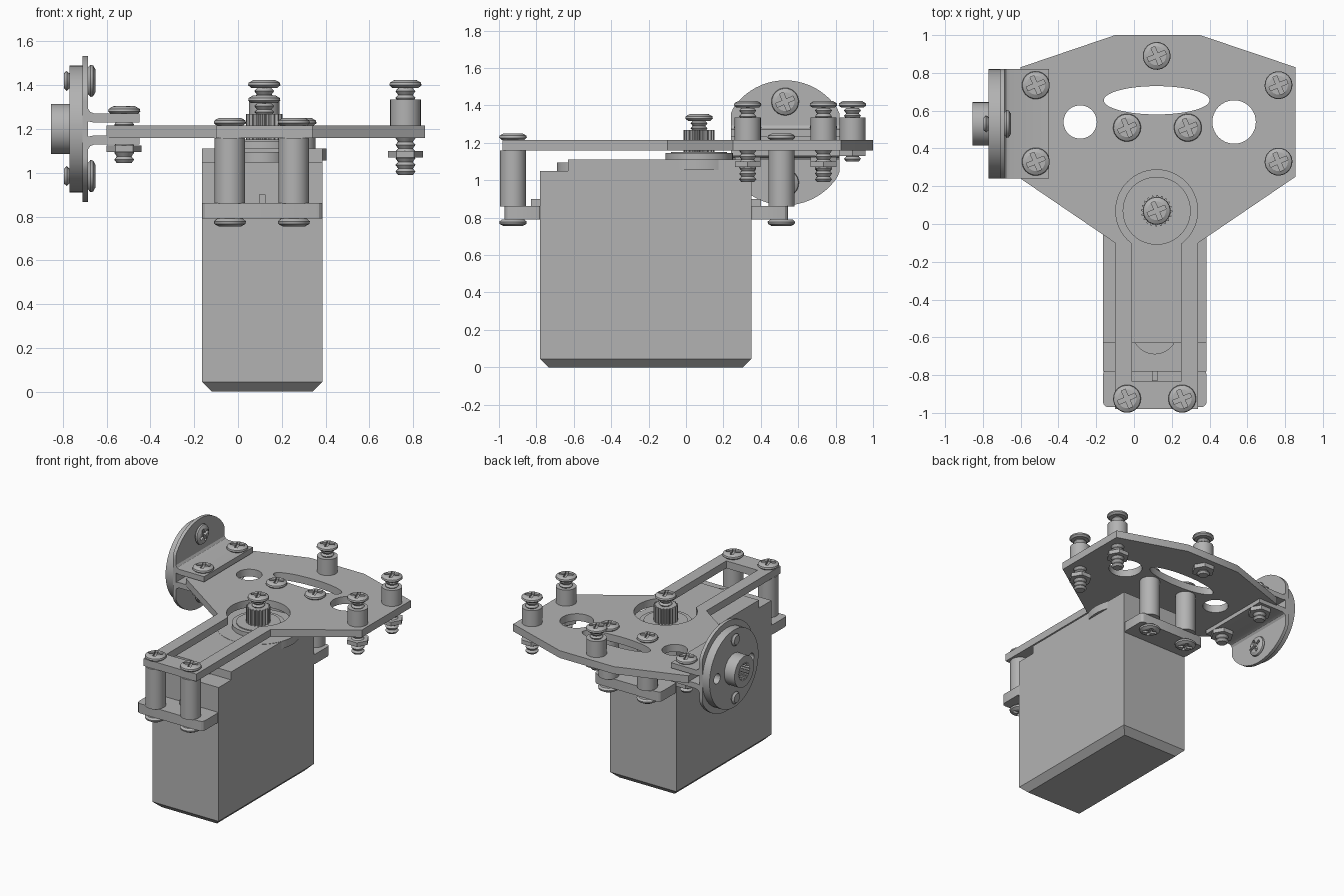
import bpy, bmesh
from math import pi, sin, cos, tau
from mathutils import Matrix

if "Cube" in bpy.data.objects:
    bpy.data.objects.remove(bpy.data.objects["Cube"])

grey = bpy.data.materials.new("plain_grey")
grey.use_nodes = True
grey.diffuse_color = (0.45, 0.45, 0.45, 1)
grey.node_tree.nodes["Principled BSDF"].inputs["Base Color"].default_value = grey.diffuse_color
parts = []


def finish(name, bm):
    bmesh.ops.recalc_face_normals(bm, faces=bm.faces)
    mesh = bpy.data.meshes.new(name)
    bm.to_mesh(mesh)
    bm.free()
    mesh.materials.append(grey)
    return add(name, mesh)


def add(name, mesh):
    ob = bpy.data.objects.new(name, mesh)
    bpy.context.scene.collection.objects.link(ob)
    parts.append(ob)
    return ob


def prism(name, outline, z0, z1):
    bm = bmesh.new()
    base = bm.faces.new([bm.verts.new((x, y, z0)) for x, y in outline])
    top = bmesh.ops.extrude_face_region(bm, geom=[base])["geom"]
    bmesh.ops.translate(bm, vec=(0, 0, z1 - z0),
                        verts=[v for v in top if isinstance(v, bmesh.types.BMVert)])
    return finish(name, bm)


def ring(x, y, rx, ry=None, n=40):
    ry = ry or rx
    return [(x + rx * cos(tau * i / n), y + ry * sin(tau * i / n)) for i in range(n)]


def star(x, y, r0, r1, teeth):
    return [(x + r * cos(tau * (i + s) / teeth), y + r * sin(tau * (i + s) / teeth))
            for i in range(teeth) for s, r in ((0, r0), (0.25, r1), (0.5, r1), (0.75, r0))]


def rect(x0, x1, y0, y1):
    return [(x0, y0), (x1, y0), (x1, y1), (x0, y1)]


def lathe(name, profile, n=20):
    bm = bmesh.new()
    vs = [bm.verts.new((r, 0, z)) for r, z in profile]
    es = [bm.edges.new(p) for p in zip(vs, vs[1:])]
    bmesh.ops.spin(bm, geom=vs + es, axis=(0, 0, 1), cent=(0, 0, 0), angle=tau,
                   steps=n, use_duplicate=False)
    bmesh.ops.remove_doubles(bm, verts=bm.verts, dist=1e-4)
    return finish(name, bm)


def cut(ob, *cutters):
    # Subtract the cutters, bake the result and drop the cutters
    for c in cutters:
        m = ob.modifiers.new("cut", "BOOLEAN")
        m.object, m.solver = c, "EXACT"
    dg = bpy.context.evaluated_depsgraph_get()
    mesh = bpy.data.meshes.new_from_object(ob.evaluated_get(dg))
    ob.modifiers.clear()
    ob.data = mesh
    for c in cutters:
        parts.remove(c)
        bpy.data.objects.remove(c)
    return ob


def bevel_edges(ob, width, pick, segments=1):
    bm = bmesh.new()
    bm.from_mesh(ob.data)
    bmesh.ops.bevel(bm, geom=[e for e in bm.edges if pick(*e.verts)], offset=width,
                    segments=segments, profile=0.5, affect="EDGES")
    bm.to_mesh(ob.data)
    bm.free()
    return ob


def upright(a, b):
    return abs(a.co.z - b.co.z) > 0.02


# Shared pan head with a cross recess
head = cut(lathe("screw_head", [(0, 0), (.06, 0), (.074, .012), (.071, .024), (.05, .036), (0, .036)]),
           prism("slot_a", rect(-.05, .05, -.011, .011), .014, .06),
           prism("slot_b", rect(-.011, .011, -.05, .05), .014, .06))
head_mesh = head.data
parts.remove(head)
bpy.data.objects.remove(head)


def screw(name, place, length, turn=0.4):
    # Head sits on the origin of place, the thread runs down its -z
    place = place @ Matrix.Rotation(turn, 4, "Z")
    add(name + "_head", head_mesh).matrix_world = place
    if length:
        n = max(2, round(length / 0.03))
        step = length / n
        prof = [(0, 0)] + [(r, -step * (i + s)) for i in range(n)
                           for s, r in ((0.05, .034), (0.5, .046))] + [(.034, -length), (0, -length)]
        lathe(name + "_thread", prof, 12).matrix_world = place


def at(x, y, z):
    return Matrix.Translation((x, y, z))


def post(name, x, y, z0, z1):
    prism(name, ring(x, y, .07, n=28), z0, z1)


def nut(name, x, y, z):
    prism(name, ring(x, y, .08, n=6), z, z + .03)


# Motor case with bevelled base, raised lid and front bump
L, R = -.165, .385
AX, AY = .12, .07
case = prism("motor_case", rect(L, R, -.78, .35), 0, 1.05)
bevel_edges(case, .045, lambda a, b: a.co.z + b.co.z < .01)
prism("motor_lid", rect(L, R, -.63, .35), 1.05, 1.11)
prism("lid_bump", ring(.11, -.57, .12), 1.04, 1.095)
prism("lid_round", ring(AX, AY, .285, n=56), 1.055, 1.112)

# Output boss, ring and splined shaft
prism("output_boss", ring(AX, AY, .18, n=48), 1.11, 1.145)
prism("output_ring", ring(AX, AY, .15, n=48), 1.145, 1.152)
prism("splined_shaft", star(AX, AY, .083, .07, 20), 1.14, 1.268)
screw("shaft_screw", at(AX, AY, 1.318), .08)

# Mounting ears with ribs
for tag, y0, y1, r0, r1 in (("front", -.97, -.77, -.83, -.77), ("back", .34, .545, .34, .4)):
    bevel_edges(prism(tag + "_ear", rect(L, R, y0, y1), .79, .863), .03, upright, 3)
    prism(tag + "_ear_rib", rect(.095, .125, r0, r1), .86, .9)

# Top plate: broad rear, long front fork, openings
T0, T1 = 1.16, 1.215
outline = [(-.1, 1), (-.6, .83), (-.6, .24), (-.1, -.1), (-.1, -.98),
           (.34, -.98), (.34, -.1), (.855, .25), (.855, .83), (.35, 1)]
plate = prism("top_plate", outline, T0, T1)
openings = [ring(AX, AY, .217, n=56), ring(-.285, .54, .088), ring(.53, .54, .115),
            ring(.12, .655, .28, .075, 56), rect(-.01, .25, -.835, -.02)]
cut(plate, *[prism("opening", o, 1, 1.4) for o in openings])

# Posts between ears and plate, screwed from both sides
flip = Matrix.Rotation(pi, 4, "X")
for tag, x, y in (("front_right", -.037, -.925), ("front_left", .255, -.925),
                  ("back_right", -.037, .51), ("back_left", .285, .51)):
    post(tag + "_post", x, y, .86, T0)
    screw(tag + "_top_screw", at(x, y, T1), 0)
    screw(tag + "_bottom_screw", at(x, y, .79) @ flip, 0)

# Standoffs on top of the plate
for tag, x, y, low, nz in (("rear", .12, .89, 1.1, 1.13), ("left_rear", .765, .735, .99, 1.07),
                           ("left_front", .765, .33, .99, 1.07)):
    post(tag + "_standoff", x, y, T1, 1.335)
    screw(tag + "_screw", at(x, y, 1.388), 1.388 - low)
    nut(tag + "_nut", x, y, nz)

# Side bracket: two flanges with a bent root and an upright plate
CY, CZ = .53, 1.2
bend = [(-.45, .03), (-.45, .07), (-.655, .07), (-.675, .078), (-.69, .1),
        (-.71, .1), (-.71, .06), (-.685, .035), (-.66, .03)]
for tag, s in (("upper", 1), ("lower", -1)):
    fl = prism(tag + "_flange", [(x, s * z) for x, z in bend], -.29, .29)
    fl.matrix_world = at(0, CY, CZ) @ Matrix.Rotation(pi / 2, 4, "X")
outward = at(-.71, CY, CZ) @ Matrix.Rotation(-pi / 2, 4, "Y")
sheet = [(x, max(-.29, min(.29, y))) for x, y in ring(0, 0, .334, n=64)]
prism("bracket_plate", sheet, -.025, 0).matrix_world = outward
for tag, y in (("rear", .735), ("front", .33)):
    screw("bracket_" + tag + "_screw", at(-.52, y, 1.268), .224)
    nut("bracket_" + tag + "_nut", -.52, y, 1.095)

# Round horn with toothed hub
horn = lathe("round_horn", [(0, 0), (.29, 0), (.29, .06), (.115, .06), (.115, .145), (0, .145)], 56)
cut(horn, prism("bore", star(0, 0, .066, .055, 20), .05, .2),
    *[prism("hole", ring(0, s * .2, .038, n=20), -.1, .1) for s in (-1, 1)])
horn.matrix_world = outward
prism("hub_core", ring(0, 0, .025, n=16), .04, .07).matrix_world = outward
inward = Matrix.Rotation(pi / 2, 4, "Y")
for tag, z in (("upper", 1.42), ("lower", .985)):
    screw("horn_" + tag + "_screw", at(-.686, CY, z) @ inward, .11)

# Smooth round parts, keep edges sharp
bpy.ops.object.select_all(action="DESELECT")
for ob in parts:
    ob.select_set(True)
bpy.context.view_layer.objects.active = parts[0]
bpy.ops.object.shade_smooth_by_angle(angle=0.5)
